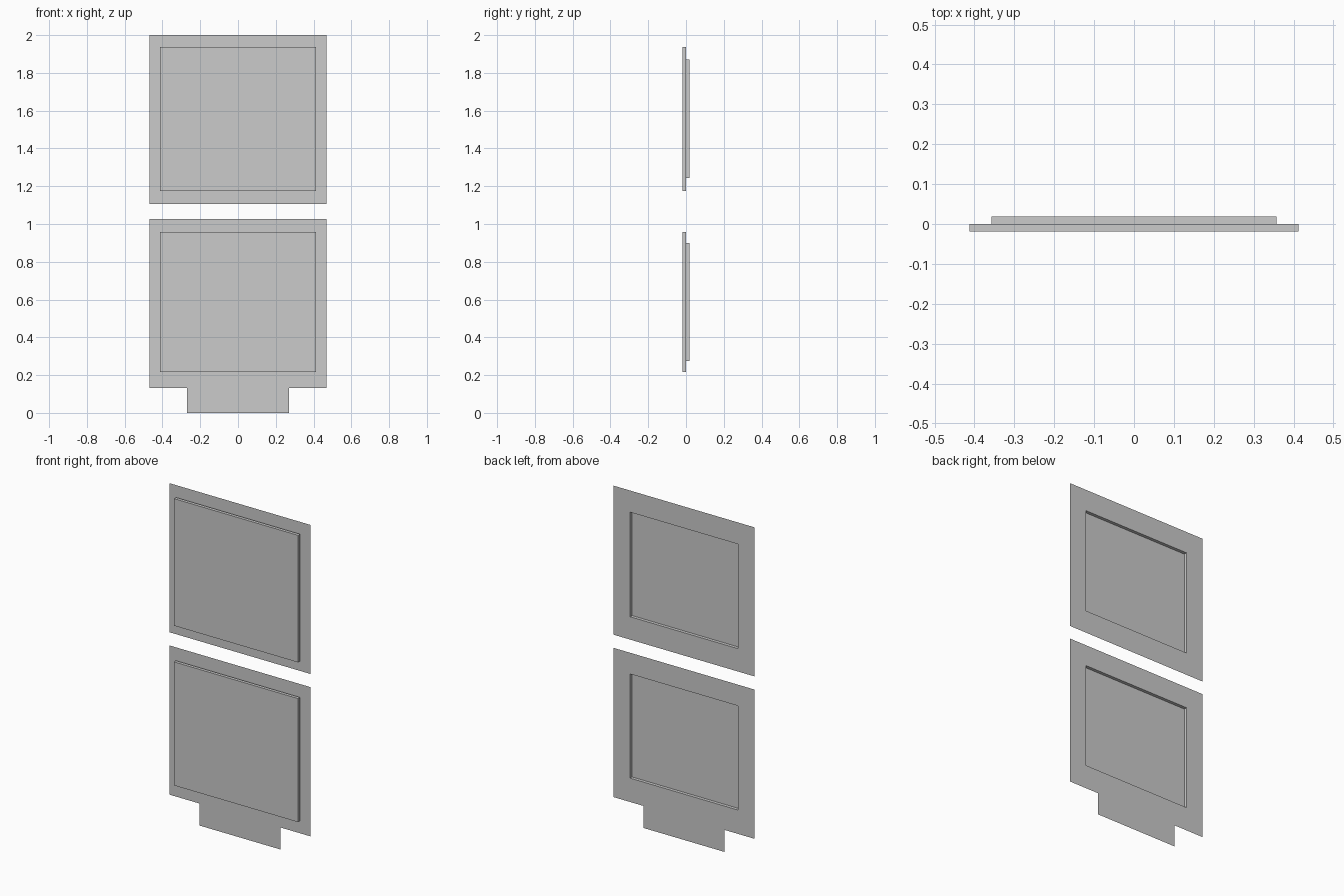
import bpy
import bmesh

cube = bpy.data.objects.get("Cube")
if cube:
    bpy.data.objects.remove(cube, do_unlink=True)

# One plain grey for everything
grey = bpy.data.materials.new("plain grey")
grey.use_nodes = True
colour = (0.6, 0.6, 0.6, 1)
grey.diffuse_color = colour
grey.node_tree.nodes["Principled BSDF"].inputs["Base Color"].default_value = colour

DEPTH = 0.019


def finish(name, bm):
    bmesh.ops.recalc_face_normals(bm, faces=bm.faces)
    mesh = bpy.data.meshes.new(name)
    bm.to_mesh(mesh)
    bm.free()
    mesh.materials.append(grey)
    obj = bpy.data.objects.new(name, mesh)
    bpy.context.collection.objects.link(obj)
    return obj


def rectangle(bm, half, low, high, y):
    """Corner loop, starting at the lower -x corner."""
    corners = [(-half, low), (half, low), (half, high), (-half, high)]
    return [bm.verts.new((x, y, z)) for x, z in corners]


def frame(name, low, high, hole_low, hole_high, tab_top=None):
    """Thin sheet with a rectangular opening whose rim turns forward."""
    bm = bmesh.new()
    outer = rectangle(bm, 0.468, low, high, DEPTH)
    hole = rectangle(bm, 0.357, hole_low, hole_high, DEPTH)
    inner = rectangle(bm, 0.357, hole_low, hole_high, 0)
    for i in range(4):
        j = (i + 1) % 4
        edge = [outer[i], outer[j]]
        # The lower strip runs down into the connector tab
        if i == 0 and tab_top is not None:
            tab = [bm.verts.new((x, DEPTH, z)) for x, z in
                   [(-0.27, low), (-0.27, 0), (0.27, 0), (0.27, low)]]
            edge[1:1] = tab
        bm.faces.new(edge + [hole[j], hole[i]])
        bm.faces.new((hole[i], hole[j], inner[j], inner[i]))
    return finish(name, bm)


def panel(name, low, high):
    """Raised slab in front of a frame."""
    bm = bmesh.new()
    front = rectangle(bm, 0.412, low, high, -DEPTH)
    back = rectangle(bm, 0.412, low, high, 0)
    bm.faces.new(front)
    bm.faces.new(back[::-1])
    for i in range(4):
        j = (i + 1) % 4
        bm.faces.new((front[i], front[j], back[j], back[i]))
    return finish(name, bm)


# Upper unit
frame("upper_frame", 1.106, 2.0, 1.243, 1.87)
panel("upper_panel", 1.175, 1.937)

# Lower unit with its tab
frame("lower_frame", 0.132, 1.027, 0.275, 0.9, tab_top=0.132)
panel("lower_panel", 0.217, 0.958)
